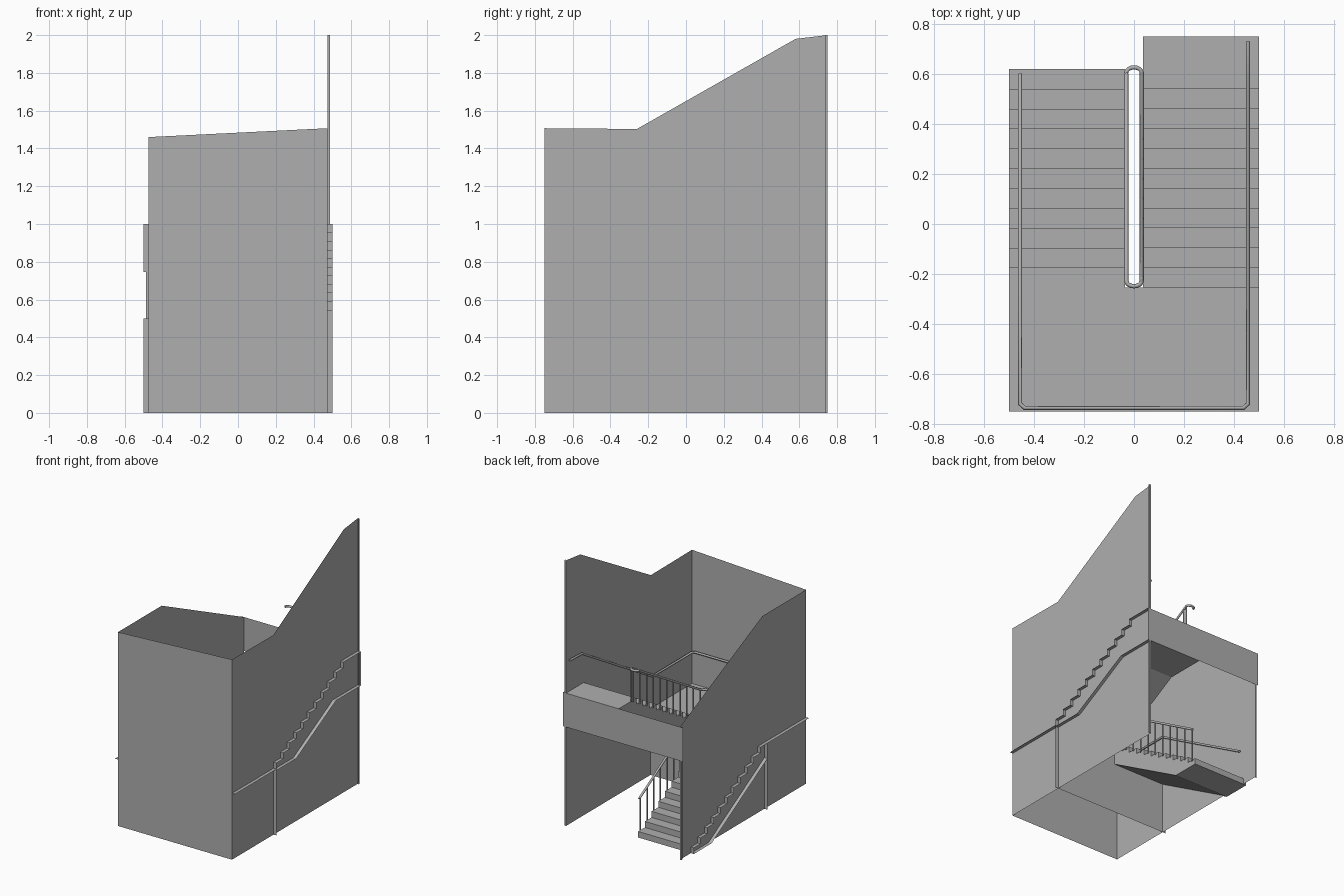
import bpy, bmesh
from math import cos, sin, pi

if "Cube" in bpy.data.objects:
    bpy.data.objects.remove(bpy.data.objects["Cube"])

RISE, RUN = 0.5 / 11, 0.0795
IN, OUT = 0.036, 0.5      # inner and outer x limits of a flight
WALL = 0.475

# Mid grey paint shared by all parts
paint = bpy.data.materials.new("grey_paint")
paint.diffuse_color = (0.43, 0.43, 0.43, 1)
paint.use_nodes = True
paint.node_tree.nodes["Principled BSDF"].inputs["Base Color"].default_value = paint.diffuse_color


def add_object(name, data):
    data.materials.append(paint)
    ob = bpy.data.objects.new(name, data)
    bpy.context.collection.objects.link(ob)
    return ob


def mesh_object(name, faces):
    """Object from a list of polygons, each a list of points."""
    bm = bmesh.new()
    for pts in faces:
        bm.faces.new([bm.verts.new(p) for p in pts])
    bmesh.ops.remove_doubles(bm, verts=bm.verts, dist=1e-5)
    me = bpy.data.meshes.new(name)
    bm.to_mesh(me)
    bm.free()
    return add_object(name, me)


def flight(name, profile, x_in, x_out):
    """Sheet swept along x from a (y, z) profile, capped on the inner side only."""
    faces = [[(x_in, y, z) for y, z in profile]]
    for (y0, z0), (y1, z1) in zip(profile, profile[1:] + profile[:1]):
        faces.append([(x_in, y0, z0), (x_in, y1, z1), (x_out, y1, z1), (x_out, y0, z0)])
    return mesh_object(name, faces)


def tube(name, paths, radius):
    """Round bar following one or more point paths."""
    cu = bpy.data.curves.new(name, 'CURVE')
    cu.dimensions = '3D'
    cu.bevel_depth = radius
    cu.bevel_resolution = 1
    cu.use_fill_caps = True
    for pts in paths:
        sp = cu.splines.new('POLY')
        sp.points.add(len(pts) - 1)
        for p, co in zip(sp.points, pts):
            p.co = (*co, 1)
    return add_object(name, cu)


def steps(y, z, direction):
    """Eleven risers with treads between them."""
    pts = [(y, z)]
    for i in range(11):
        z += RISE
        pts.append((y, z))
        if i < 10:
            y += direction * RUN
            pts.append((y, z))
    return pts


# Stair flights
lower = steps(0.62, 0.0, -1) + [(-0.255, 0.5), (-0.255, 0.385), (0.41, 0.0)]
flight("lower_flight", lower, -IN, -OUT)
upper = steps(-0.255, 0.5, 1) + [(0.75, 1.0), (0.75, 0.745), (0.45, 0.745),
                                 (-0.02, 0.49), (-0.255, 0.49)]
flight("upper_flight", upper, IN, OUT)

# Half landing with the wall below it, and the fascia of the upper floor
mesh_object("half_landing", [
    [(-OUT, -0.75, 0.5), (OUT, -0.75, 0.5), (OUT, -0.255, 0.5), (-OUT, -0.255, 0.5)],
    [(-OUT, -0.255, 0), (OUT, -0.255, 0), (OUT, -0.255, 0.5), (-OUT, -0.255, 0.5)]])
mesh_object("upper_floor_fascia", [
    [(-OUT, 0.75, 0.745), (IN, 0.75, 0.745), (IN, 0.75, 1.0), (-OUT, 0.75, 1.0)]])


# Thin side walls with a small return at the back edge
def side_wall(name, side, top):
    x, xf, h = side * WALL, side * (WALL + 0.012), top[-1][1]
    outline = [(x, 0.75, 0), (x, -0.75, 0)] + [(x, y, z) for y, z in top]
    mesh_object(name, [
        outline,
        [(x, 0.75, 0), (xf, 0.75, 0), (xf, 0.75, h), (x, 0.75, h)],
        [(xf, 0.75, 0), (xf, 0.738, 0), (xf, 0.738, h), (xf, 0.75, h)]])


side_wall("right_wall", 1, [(-0.75, 1.507), (-0.26, 1.503), (0.58, 1.98), (0.75, 2.0)])
side_wall("left_wall", -1, [(-0.75, 1.46), (-0.23, 1.46), (0.75, 1.0)])
mesh_object("front_wall", [[(-WALL, -0.75, 0), (WALL, -0.75, 0),
                            (WALL, -0.75, 1.507), (-WALL, -0.75, 1.46)]])

# Wall handrail following both flights and the landing
w = 0.456
tube("wall_handrail", [[
    (-w, 0.60, 0.265), (-w, -0.235, 0.75), (-w, -0.72, 0.75), (-w + 0.018, -0.736, 0.75),
    (w - 0.018, -0.736, 0.75), (w, -0.72, 0.75), (w, -0.25, 0.75),
    (w, 0.585, 1.24), (w, 0.73, 1.245)]], 0.0085)

# Centre handrail, turning around the stairwell gap
r = 0.031


def rail_z(y, side):
    return 0.29 + (0.59 - y) * 0.572 if side < 0 else 0.775 + (y + 0.235) * 0.572


def turn(y, z, start, end, sign):
    """Rounded turn across the gap."""
    pts = []
    for i in range(9):
        a = start + (end - start) * i / 8
        pts.append((r * cos(a), y + sign * 0.022 * sin(a), z))
    return pts


top_z = rail_z(0.6, 1)
tube("centre_handrail", [
    [(-r, 0.6, rail_z(0.6, -1))] + turn(-0.227, 0.77, pi, 0, -1)
    + turn(0.605, top_z, 0, pi, 1)], 0.0088)

# Balusters, one per tread, and a post at the top
bars = [[(r, 0.605, 1.0), (r, 0.605, top_z)]]
for i in range(11):
    y = 0.59 - i * RUN
    bars.append([(-r - 0.002, y, (i + 1) * RISE - 0.01), (-r - 0.002, y, rail_z(y, -1))])
    y = -0.215 + i * RUN
    bars.append([(r + 0.002, y, 0.5 + (i + 1) * RISE - 0.01), (r + 0.002, y, rail_z(y, 1))])
tube("balusters", bars, 0.0055)
